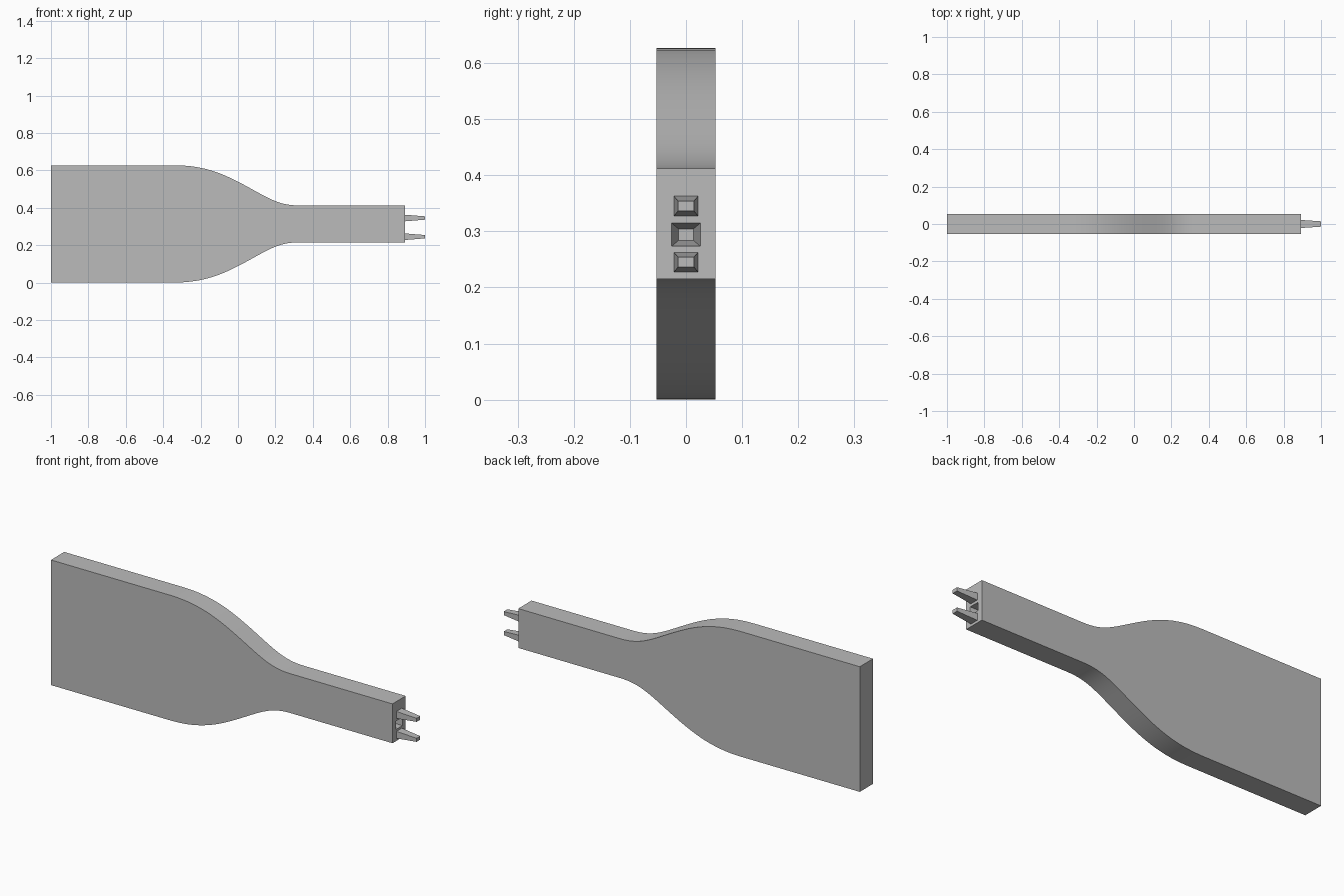
import bpy
import bmesh
from math import radians
from mathutils import Vector
from mathutils.geometry import interpolate_bezier

if "Cube" in bpy.data.objects:
    bpy.data.objects.remove(bpy.data.objects["Cube"])

MID_Z = 0.3135        # height of the body's axis
HALF_THICK = 0.0525
END_X = 0.893         # connector face

grey = bpy.data.materials.new("light grey")
grey.use_nodes = True
grey.diffuse_color = (0.5, 0.5, 0.5, 1)
grey.node_tree.nodes["Principled BSDF"].inputs["Base Color"].default_value = (0.5, 0.5, 0.5, 1)


def make_object(name, bm):
    bmesh.ops.recalc_face_normals(bm, faces=bm.faces)
    mesh = bpy.data.meshes.new(name)
    bm.to_mesh(mesh)
    bm.free()
    mesh.materials.append(grey)
    obj = bpy.data.objects.new(name, mesh)
    bpy.context.collection.objects.link(obj)
    return obj


def tapered_block(name, z, x0, size0, x1, size1):
    """Block along x whose half sizes (y, z) change from size0 to size1."""
    bm = bmesh.new()
    bmesh.ops.create_cube(bm, size=2)
    for v in bm.verts:
        x, (hy, hz) = (x0, size0) if v.co.x < 0 else (x1, size1)
        v.co = (x, v.co.y * hy, z + v.co.z * hz)
    return make_object(name, bm)


def bezier(*points):
    return interpolate_bezier(*[Vector((x, 0, z)) for x, z in points], 13)


# Bottle-shaped body: upper outline, mirrored below, extruded in depth
shoulder = bezier((-0.34, 0.627), (-0.15, 0.627), (-0.04, 0.562), (0.10, 0.485))
throat = bezier((0.10, 0.485), (0.19, 0.435), (0.24, 0.412), (0.33, 0.412))
upper = [Vector((-1, 0, 0.627))] + shoulder + throat[1:] + [Vector((END_X, 0, 0.412))]
lower = [Vector((p.x, 0, 2 * MID_Z - p.z)) for p in reversed(upper)]

bm = bmesh.new()
face = bm.faces.new([bm.verts.new((p.x, -HALF_THICK, p.z)) for p in upper + lower])
extruded = bmesh.ops.extrude_face_region(bm, geom=[face], use_keep_orig=True)
moved = [g for g in extruded["geom"] if isinstance(g, bmesh.types.BMVert)]
bmesh.ops.translate(bm, verts=moved, vec=(0, 2 * HALF_THICK, 0))
body = make_object("body", bm)

# Tapered socket cut into the connector face
depth, over = 0.107, 0.01
grow = 1 + over / depth
socket = tapered_block("socket_cutter", 0.294, END_X - depth, (0.0135, 0.0105),
                       END_X + over, (0.0135 + 0.012 * grow, 0.0105 + 0.01 * grow))
socket.hide_render = True
cut = body.modifiers.new("socket", "BOOLEAN")
cut.operation = "DIFFERENCE"
cut.solver = "EXACT"
cut.object = socket

bpy.ops.object.select_all(action="DESELECT")
body.select_set(True)
bpy.context.view_layer.objects.active = body
bpy.ops.object.modifier_apply(modifier=cut.name)
bpy.data.objects.remove(socket)
bpy.ops.object.shade_smooth_by_angle(angle=radians(30))

# Tapered pins above and below the socket
for name, z in (("upper_pin", 0.345), ("lower_pin", 0.245)):
    tapered_block(name, z, END_X, (0.0215, 0.0175), 1.0, (0.0143, 0.009))
